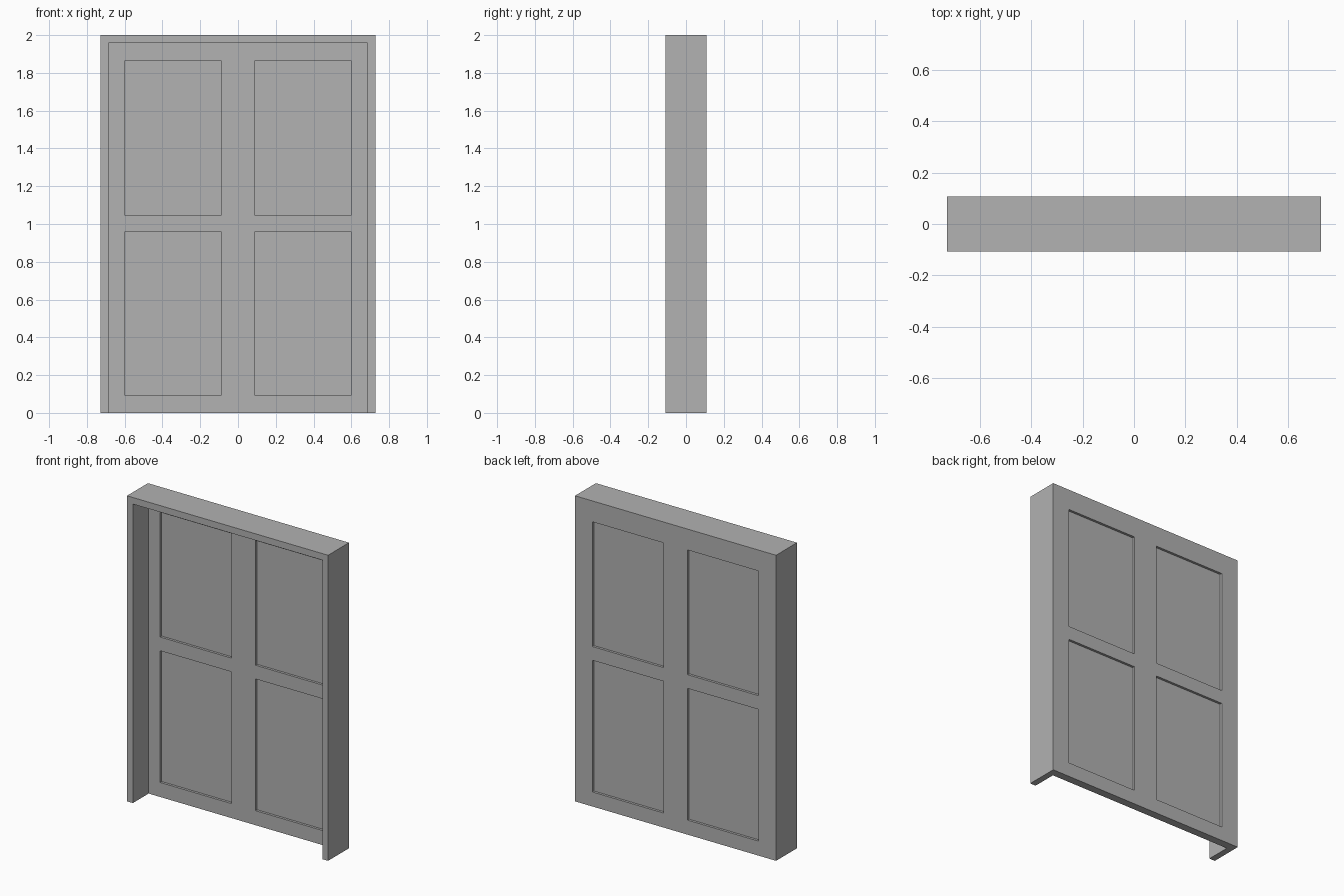
import bpy
import bmesh
from mathutils import Vector

default = bpy.data.objects.get("Cube")
if default:
    bpy.data.objects.remove(default, do_unlink=True)

HALF_W, HALF_D, HEIGHT = 0.728, 0.108, 2.0   # outer frame
OPEN_X, OPEN_Z = 0.686, 1.957                # opening inside the frame
DOOR_FRONT = 0.055                           # front face of the door leaf
PANEL_X = (0.087, 0.602)                     # panel edges, mirrored
PANEL_Z = ((0.095, 0.957), (1.047, 1.863))   # lower and upper panels
RECESS = 0.016

grey = bpy.data.materials.new("plain grey")
grey.use_nodes = True
colour = (0.445, 0.445, 0.445, 1)
grey.diffuse_color = colour
grey.node_tree.nodes["Principled BSDF"].inputs["Base Color"].default_value = colour


def add_object(name, bm):
    bmesh.ops.recalc_face_normals(bm, faces=bm.faces)
    mesh = bpy.data.meshes.new(name)
    bm.to_mesh(mesh)
    bm.free()
    mesh.materials.append(grey)
    obj = bpy.data.objects.new(name, mesh)
    bpy.context.collection.objects.link(obj)


# Door frame: an upside-down U profile extruded through its depth
bm = bmesh.new()
half = [(OPEN_X, OPEN_Z), (OPEN_X, 0), (HALF_W, 0), (HALF_W, HEIGHT)]
outline = half + [(-x, z) for x, z in reversed(half)]
face = bm.faces.new([bm.verts.new((x, -HALF_D, z)) for x, z in outline])
extruded = bmesh.ops.extrude_face_region(bm, geom=[face])
moved = [v for v in extruded["geom"] if isinstance(v, bmesh.types.BMVert)]
bmesh.ops.translate(bm, verts=moved, vec=(0, 2 * HALF_D, 0))
add_object("door_frame", bm)

# Door leaf: a slab flush with the back of the frame
bm = bmesh.new()
bmesh.ops.create_cube(bm, size=1)
bmesh.ops.scale(bm, verts=bm.verts, vec=(2 * OPEN_X, HALF_D - DOOR_FRONT, OPEN_Z))
bmesh.ops.translate(bm, verts=bm.verts,
                    vec=(0, (HALF_D + DOOR_FRONT) / 2, OPEN_Z / 2))


def cut(point, normal):
    bmesh.ops.bisect_plane(bm, geom=bm.verts[:] + bm.edges[:] + bm.faces[:],
                           plane_co=point, plane_no=normal)


for x in PANEL_X:
    for side in (-1, 1):
        cut((side * x, 0, 0), (1, 0, 0))
for pair in PANEL_Z:
    for z in pair:
        cut((0, 0, z), (0, 0, 1))


# Four recessed panels on both faces of the leaf
def is_panel(f):
    c = f.calc_center_median()
    return (abs(f.normal.y) > 0.9 and PANEL_X[0] < abs(c.x) < PANEL_X[1]
            and any(low < c.z < high for low, high in PANEL_Z))


bm.normal_update()
panels = [f for f in bm.faces if is_panel(f)]
for f in bmesh.ops.extrude_discrete_faces(bm, faces=panels)["faces"]:
    f.normal_update()
    bmesh.ops.translate(bm, verts=f.verts, vec=Vector(f.normal) * -RECESS)
add_object("door_leaf", bm)
